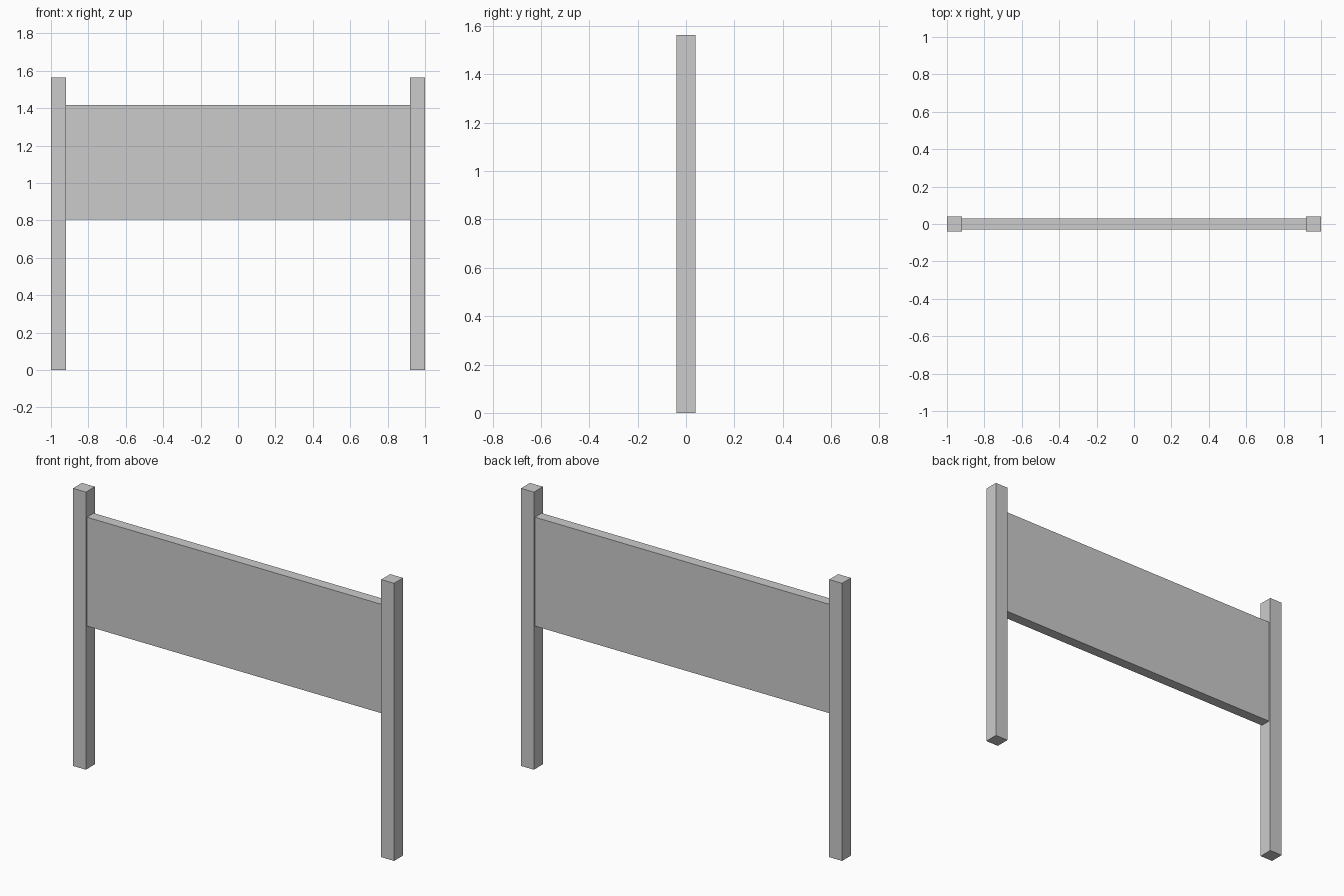
import bpy

if "Cube" in bpy.data.objects:
    bpy.data.objects.remove(bpy.data.objects["Cube"])

POST = 0.08        # square post width
HEIGHT = 1.563     # post height


def box(name, lo, hi):
    """Add a box spanning two opposite corners."""
    centre = [(a + b) / 2 for a, b in zip(lo, hi)]
    bpy.ops.mesh.primitive_cube_add(size=1, location=centre)
    obj = bpy.context.object
    obj.name = name
    obj.scale = [b - a for a, b in zip(lo, hi)]
    bpy.ops.object.transform_apply(location=False, rotation=False, scale=True)
    return obj


# Two upright posts
for name, x in (("left_post", -1 + POST / 2), ("right_post", 1 - POST / 2)):
    box(name, (x - POST / 2, -POST / 2, 0), (x + POST / 2, POST / 2, HEIGHT))

# Board held between the posts
box("sign_board", (-1 + POST, -0.03, 0.805), (1 - POST, 0.03, 1.418))
